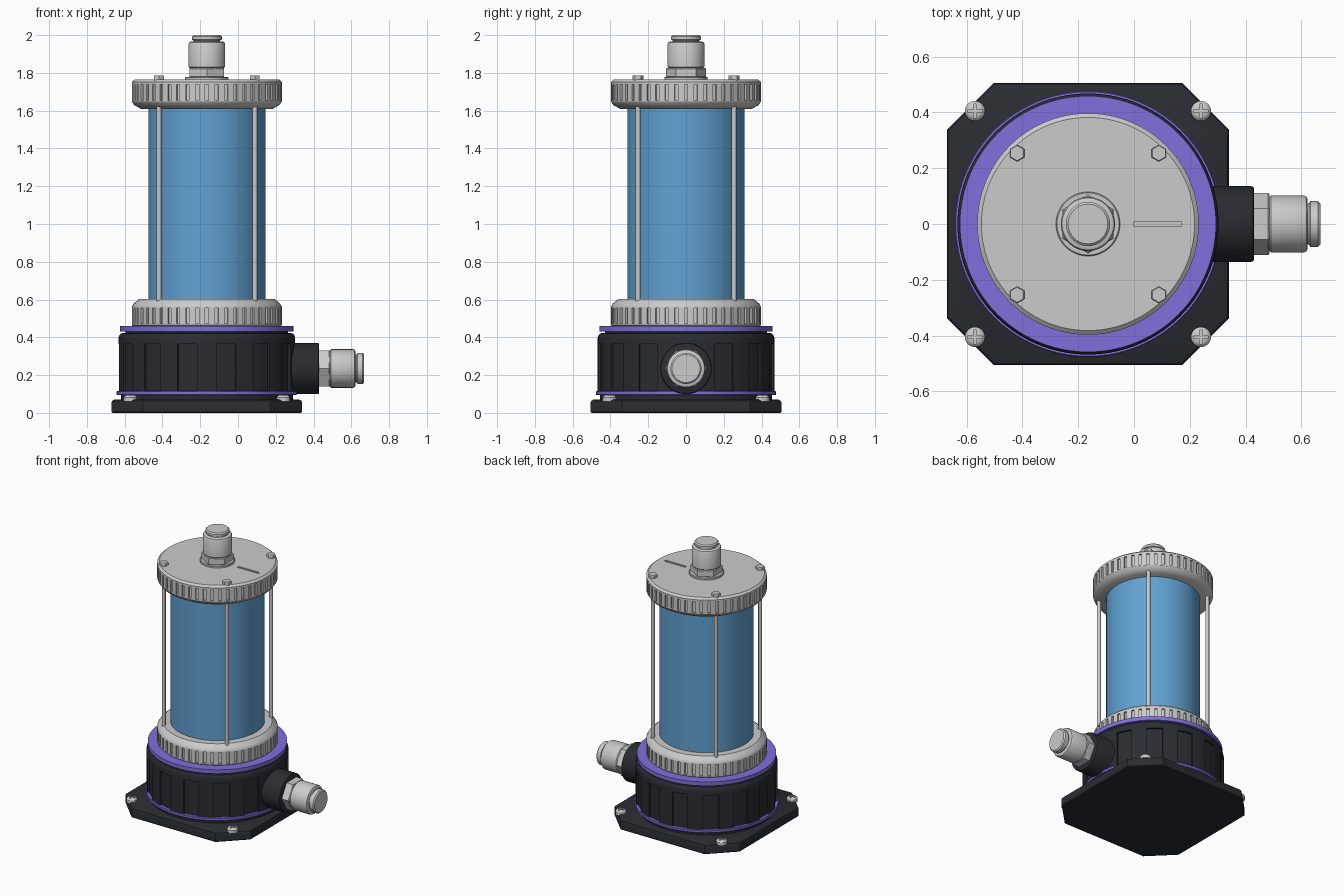
import bpy, bmesh
from math import pi, cos, sin, radians
from mathutils import Matrix, Vector

if "Cube" in bpy.data.objects:
    bpy.data.objects.remove(bpy.data.objects["Cube"])

CX = -0.165  # x of the main axis


def material(name, rgb):
    m = bpy.data.materials.new(name)
    m.diffuse_color = (*rgb, 1)
    m.use_nodes = True
    m.node_tree.nodes["Principled BSDF"].inputs["Base Color"].default_value = m.diffuse_color
    return m


BLACK = material("black", (0.022, 0.025, 0.032))
PURPLE = material("purple", (0.22, 0.16, 0.72))
BLUE = material("blue", (0.12, 0.36, 0.65))


def finish(bm, name, mat=None, matrix=None, shade=True):
    bmesh.ops.remove_doubles(bm, verts=bm.verts, dist=1e-5)
    bmesh.ops.recalc_face_normals(bm, faces=bm.faces)
    if matrix:
        bm.transform(matrix)
    me = bpy.data.meshes.new(name)
    bm.to_mesh(me)
    bm.free()
    ob = bpy.data.objects.new(name, me)
    bpy.context.collection.objects.link(ob)
    if mat:
        me.materials.append(mat)
    if shade:
        smooth(ob)
    return ob


def activate(ob):
    bpy.ops.object.select_all(action='DESELECT')
    ob.select_set(True)
    bpy.context.view_layer.objects.active = ob


def smooth(ob):
    activate(ob)
    bpy.ops.object.shade_smooth_by_angle(angle=radians(30))


def lathe(name, profile, mat=None, matrix=None, sides=64, phase=0.0,
          teeth=0, groove=0.4, steps=2, shade=True):
    """Spin (radius, z[, groove depth]) rows; teeth cut vertical grooves."""
    if teeth:
        pitch = 2 * pi / teeth
        cols = []
        for t in range(teeth):
            a = pitch * (t - groove / 2)
            cols += [(a + pitch * groove * j / steps, 1) for j in range(steps + 1)]
            cols += [(a + pitch * (groove + (1 - groove) * j / steps), 0) for j in range(steps + 1)]
    else:
        cols = [(phase + 2 * pi * i / sides, 0) for i in range(sides)]
    bm = bmesh.new()
    rings = []
    for row in profile:
        r, z = row[:2]
        d = row[2] if len(row) > 2 else 0
        rings.append([bm.verts.new(((r - d * g) * cos(a), (r - d * g) * sin(a), z)) for a, g in cols])
    n = len(cols)
    for lo, hi in zip(rings, rings[1:]):
        for i in range(n):
            j = (i + 1) % n
            bm.faces.new((lo[i], lo[j], hi[j], hi[i]))
    bm.faces.new(rings[0])
    bm.faces.new(rings[-1])
    return finish(bm, name, mat, matrix or Matrix.Translation((CX, 0, 0)), shade)


def cut(ob, boxes):
    """Subtract boxes given as (centre, size)."""
    bm = bmesh.new()
    for c, s in boxes:
        bmesh.ops.create_cube(bm, size=1, matrix=Matrix.Translation(c) @ Matrix.Diagonal((*s, 1)))
    cutter = finish(bm, "cutter", shade=False)
    cutter.hide_render = True
    activate(ob)
    mod = ob.modifiers.new("cut", 'BOOLEAN')
    mod.operation = 'DIFFERENCE'
    mod.solver = 'EXACT'
    mod.use_self = True
    mod.object = cutter
    bpy.ops.object.modifier_apply(modifier=mod.name)
    bpy.data.objects.remove(cutter)
    smooth(ob)


# Base plate: square with cut corners and softened rims
H, C = 0.505, 0.338
outline = [(C, -H), (H, -C), (H, C), (C, H), (-C, H), (-H, C), (-H, -C), (-C, -H)]
bm = bmesh.new()
layers = []
for inset, z in ((0.006, 0), (0, 0.006), (0, 0.055), (0.004, 0.064), (0.014, 0.07)):
    k = 1 - inset / H
    layers.append([bm.verts.new((x * k, y * k, z)) for x, y in outline])
for lo, hi in zip(layers, layers[1:]):
    for i in range(8):
        bm.faces.new((lo[i], lo[(i + 1) % 8], hi[(i + 1) % 8], hi[i]))
bm.faces.new(layers[0])
bm.faces.new(layers[-1])
finish(bm, "base_plate", BLACK, Matrix.Translation((CX, 0, 0)))

# Cross-head screws in the plate corners
for i, (sx, sy) in enumerate([(1, 1), (-1, 1), (-1, -1), (1, -1)]):
    p = Vector((CX + sx * 0.405, sy * 0.405, 0))
    s = lathe(f"base_screw_{i}", [(0.036, 0.06), (0.036, 0.082), (0.03, 0.091), (0.02, 0.096)],
              None, Matrix.Translation(p), 32, shade=False)
    q = p + Vector((0, 0, 0.096))
    cut(s, [(q, (0.05, 0.011, 0.02)), (q, (0.011, 0.05, 0.02))])

# Ribbed lower housing with purple seals
lathe("housing_foot", [(0.455, 0.065), (0.455, 0.1)], BLACK, sides=96)
lathe("lower_seal", [(0.474, 0.094), (0.477, 0.098), (0.477, 0.112), (0.474, 0.116)], PURPLE, sides=96)
D = 0.012
lathe("housing_body", [(0.468, 0.112), (0.468, 0.112, D), (0.468, 0.365, D), (0.468, 0.365),
                       (0.468, 0.395), (0.464, 0.41), (0.455, 0.42), (0.44, 0.424)],
      BLACK, teeth=14, groove=0.5, steps=4)
lathe("housing_neck", [(0.43, 0.41), (0.43, 0.44)], BLACK, sides=96)
lathe("upper_seal", [(0.459, 0.43), (0.459, 0.459)], PURPLE, sides=96)

# Knurled end caps
d = 0.012
lathe("lower_cap", [(0.385, 0.455), (0.397, 0.465), (0.397, 0.472), (0.397, 0.472, d),
                    (0.397, 0.555, d), (0.397, 0.555), (0.397, 0.562), (0.388, 0.578),
                    (0.36, 0.602)], teeth=48, groove=0.35)
cap = lathe("upper_cap", [(0.35, 1.61), (0.385, 1.63), (0.397, 1.648), (0.397, 1.655), (0.397, 1.655, d),
                          (0.397, 1.738, d), (0.397, 1.738), (0.397, 1.752), (0.382, 1.765)],
            teeth=48, groove=0.35, shade=False)
# Straight index mark sunk into the top
cut(cap, [((0.085, 0, 1.765), (0.17, 0.018, 0.014))])

# Blue tube, tie rods and their hex bolts
lathe("tube", [(0.31, 0.59), (0.31, 1.62)], BLUE, sides=96)
for i, (sx, sy) in enumerate([(1, 1), (-1, 1), (-1, -1), (1, -1)]):
    m = Matrix.Translation((CX + sx * 0.254, sy * 0.254, 0))
    lathe(f"tie_rod_{i}", [(0.013, 0.56), (0.013, 1.64)], None, m, 24)
    lathe(f"rod_bolt_{i}", [(0.03, 1.76), (0.03, 1.783), (0.027, 1.787)], None, m, 6, pi / 2)


def fitting(name, m, r, hex0, hex1, body1, end, r_end):
    """Hex nut, turned sleeve and release collar along local z."""
    b = 0.005
    lathe(name + "_hex", [(r * 1.09 - b, hex0), (r * 1.09, hex0 + b), (r * 1.09, hex1 - b),
                          (r * 1.09 - b, hex1)], None, m, 6, pi / 2)
    lathe(name + "_sleeve", [(r - 0.006, hex1 - 0.01), (r - 0.006, hex1), (r, hex1 + 0.006), (r, body1 - 0.012),
                             (r - 0.004, body1 - 0.004), (r - 0.012, body1)], None, m)
    lathe(name + "_collar", [(r_end - 0.008, body1 - 0.01), (r_end - 0.008, body1 + 0.006),
                             (r_end, body1 + 0.01), (r_end, end - 0.008), (r_end - 0.008, end)], None, m)


# Top port
top = Matrix.Translation((CX, 0, 0))
lathe("top_flange", [(0.115, 1.76), (0.115, 1.775), (0.111, 1.779)], None, top)
fitting("top_port", top, 0.097, 1.775, 1.826, 1.966, 2.0, 0.079)

# Side port on its black boss
side = Matrix.Translation((0, 0, 0.235)) @ Matrix.Rotation(pi / 2, 4, 'Y')
lathe("side_boss", [(0.136, 0.15), (0.136, 0.42), (0.133, 0.427), (0.127, 0.43)], BLACK, side)
fitting("side_port", side, 0.102, 0.425, 0.486, 0.622, 0.668, 0.082)
